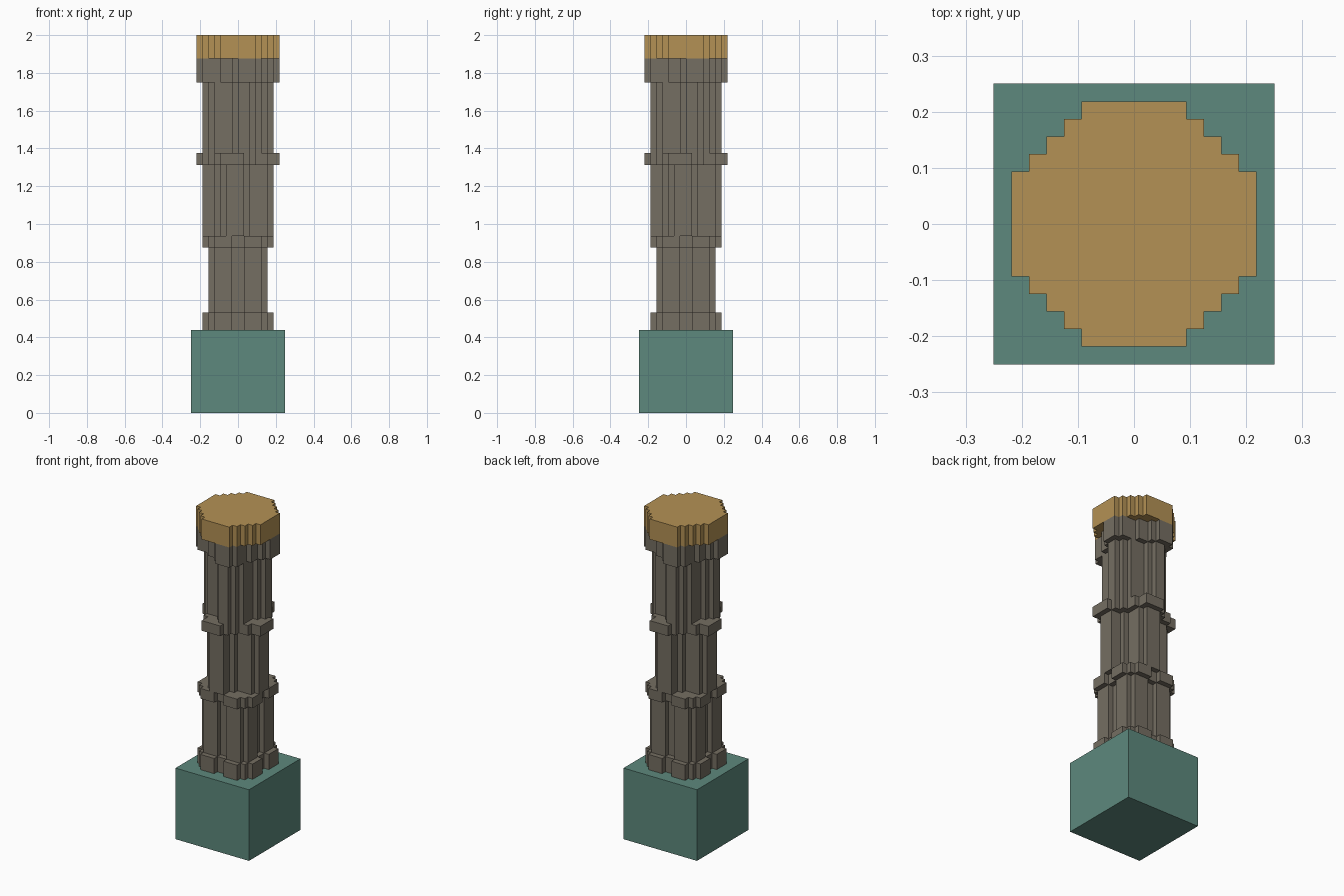
import bpy, bmesh, math

U = 1 / 32  # size of one block
N = 8       # half width of the block grid

cube = bpy.data.objects.get("Cube")
if cube:
    bpy.data.objects.remove(cube, do_unlink=True)


def material(name, rgb):
    m = bpy.data.materials.new(name)
    m.use_nodes = True
    m.diffuse_color = (*rgb, 1)
    m.node_tree.nodes["Principled BSDF"].inputs["Base Color"].default_value = (*rgb, 1)
    return m


teal = material("teal", (0.11, 0.25, 0.205))
stone = material("grey stone", (0.178, 0.156, 0.122))
tan = material("tan", (0.455, 0.285, 0.09))


def square(x, y):
    return True


def disc(x, y):
    return math.hypot(x, y) <= 7


def lobed(radius, twist):
    """Four rounded lobes, turned by twist degrees."""
    def inside(x, y):
        wave = math.cos(4 * (math.atan2(y, x) - math.radians(twist)))
        return math.hypot(x, y) <= min(radius + wave, round(radius + 0.75))
    return inside


def block_layer(name, inside, z0, z1, mat):
    """Extrude every grid cell whose centre lies inside the section."""
    bm = bmesh.new()
    for i in range(-N, N):
        for j in range(-N, N):
            if inside(i + 0.5, j + 0.5):
                corners = [(i, j), (i, j + 1), (i + 1, j + 1), (i + 1, j)]
                bm.faces.new([bm.verts.new((a * U, b * U, z0 * U)) for a, b in corners])
    bmesh.ops.remove_doubles(bm, verts=bm.verts[:], dist=U / 100)
    top = bmesh.ops.extrude_face_region(bm, geom=bm.faces[:], use_keep_orig=True)["geom"]
    bmesh.ops.translate(bm, vec=(0, 0, (z1 - z0) * U),
                        verts=[v for v in top if isinstance(v, bmesh.types.BMVert)])
    bmesh.ops.recalc_face_normals(bm, faces=bm.faces[:])
    bmesh.ops.dissolve_limit(bm, angle_limit=0.01, verts=bm.verts[:], edges=bm.edges[:])
    mesh = bpy.data.meshes.new(name)
    bm.to_mesh(mesh)
    bm.free()
    mesh.materials.append(mat)
    ob = bpy.data.objects.new(name, mesh)
    bpy.context.collection.objects.link(ob)


SHAFT, RING = 5.25, 6.25

# Base and foot
block_layer("base", square, 0, 14, teal)
block_layer("foot_ring", lobed(RING, -45), 14, 17, stone)

# Twisted shaft sections, each ending in a wider ring
sections = [("lower", -45, 17, 28, 30), ("middle", -12, 30, 42, 44), ("upper", 21, 44, 56, 60)]
for name, twist, bottom, ring, top in sections:
    block_layer(name + "_shaft", lobed(SHAFT, twist), bottom, ring, stone)
    block_layer(name + "_ring", lobed(RING, twist), ring, top, stone)

# Cap
block_layer("cap", disc, 60, 64, tan)
